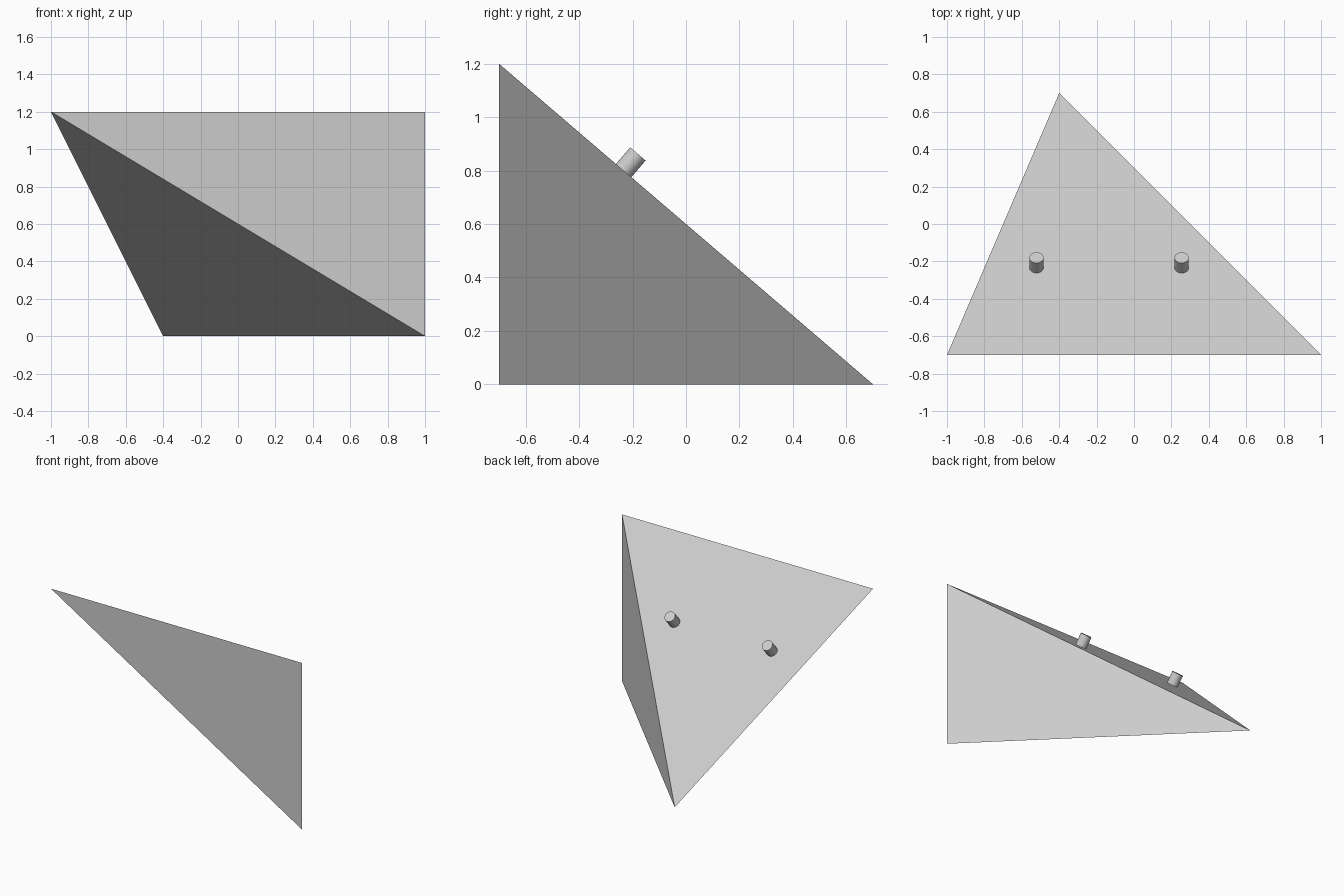
import bpy, bmesh, math
from mathutils import Vector

cube = bpy.data.objects.get("Cube")
if cube:
    bpy.data.objects.remove(cube, do_unlink=True)

grey = bpy.data.materials.new("light grey")
grey.use_nodes = True
colour = (0.6, 0.6, 0.6, 1)
grey.diffuse_color = colour
grey.node_tree.nodes["Principled BSDF"].inputs["Base Color"].default_value = colour

# Solid wedge with four triangular sides
high_left = Vector((-1, -0.7, 1.2))
high_right = Vector((1, -0.7, 1.2))
low_front = Vector((1, -0.7, 0))
low_back = Vector((-0.4, 0.7, 0))

bm = bmesh.new()
corners = [bm.verts.new(p) for p in (high_left, high_right, low_front, low_back)]
for skipped in corners:
    bm.faces.new([v for v in corners if v is not skipped])
bmesh.ops.recalc_face_normals(bm, faces=bm.faces)
mesh = bpy.data.meshes.new("wedge_body")
bm.to_mesh(mesh)
bm.free()
body = bpy.data.objects.new("wedge_body", mesh)
bpy.context.collection.objects.link(body)
mesh.materials.append(grey)

# Two pegs standing square to the sloping face, either side of its centre
slope_centre = (high_left + high_right + low_back) / 3
slope_normal = (low_back - high_left).cross(high_left - high_right).normalized()
if slope_normal.z < 0:
    slope_normal.negate()
height, sunk = 0.082, 0.02


def add_peg(name, offset):
    middle = slope_centre + Vector((offset, 0, 0)) + slope_normal * (height - sunk) / 2
    bpy.ops.mesh.primitive_cylinder_add(
        vertices=24, radius=0.038, depth=height + sunk, location=middle,
        rotation=slope_normal.to_track_quat("Z", "Y").to_euler())
    peg = bpy.context.object
    peg.name = name
    peg.data.materials.append(grey)
    bpy.ops.object.shade_smooth_by_angle(angle=math.radians(30))


add_peg("left_peg", 0.388)
add_peg("right_peg", -0.388)
